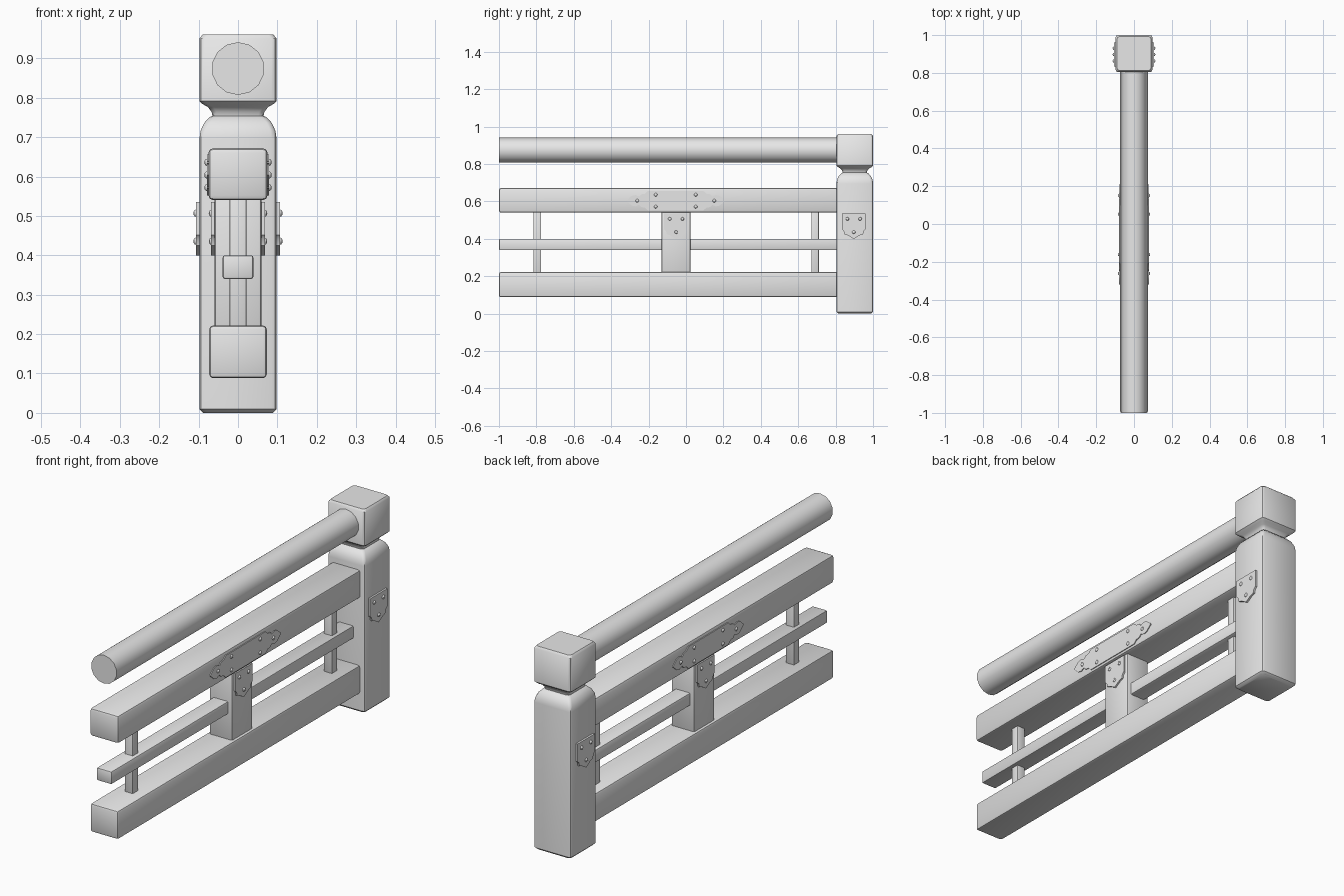
import bpy, bmesh, math
from mathutils import Matrix, Vector

if "Cube" in bpy.data.objects:
    bpy.data.objects.remove(bpy.data.objects["Cube"], do_unlink=True)

GREY = (0.8, 0.8, 0.8, 1)
mat = bpy.data.materials.new("plain grey")
mat.use_nodes = True
mat.diffuse_color = GREY
mat.node_tree.nodes["Principled BSDF"].inputs["Base Color"].default_value = GREY


def finish(name, bm, angle=35):
    bmesh.ops.recalc_face_normals(bm, faces=bm.faces)
    me = bpy.data.meshes.new(name)
    bm.to_mesh(me)
    bm.free()
    me.materials.append(mat)
    ob = bpy.data.objects.new(name, me)
    bpy.context.collection.objects.link(ob)
    bpy.ops.object.select_all(action='DESELECT')
    bpy.context.view_layer.objects.active = ob
    ob.select_set(True)
    bpy.ops.object.shade_smooth_by_angle(angle=math.radians(angle))
    return ob


def beam(name, half_x, y, z, bevel):
    """Softly bevelled timber between the y and z limits."""
    bm = bmesh.new()
    size = (2 * half_x, y[1] - y[0], z[1] - z[0])
    mid = (0, sum(y) / 2, sum(z) / 2)
    bmesh.ops.create_cube(bm, matrix=Matrix.Translation(mid) @ Matrix.Diagonal((*size, 1)))
    bmesh.ops.bevel(bm, geom=bm.edges[:], offset=bevel, segments=2, profile=0.5, affect='EDGES')
    return finish(name, bm)


def plate(name, outline, rivets, side, x_in, x_out):
    """Flat metal plate on one side, with domed rivets."""
    bm = bmesh.new()
    base = bm.faces.new([bm.verts.new((side * x_in, y, z)) for y, z in outline])
    ext = bmesh.ops.extrude_face_region(bm, geom=[base])
    moved = [v for v in ext["geom"] if isinstance(v, bmesh.types.BMVert)]
    bmesh.ops.translate(bm, verts=moved, vec=(side * (x_out - x_in), 0, 0))
    for y, z in rivets:
        m = Matrix.Translation((side * x_out, y, z)) @ Matrix.Diagonal((0.7, 1, 1, 1))
        bmesh.ops.create_uvsphere(bm, u_segments=8, v_segments=6, radius=0.009, matrix=m)
    return finish(name, bm)


# Turned-looking square post: rounded square rings stacked along a profile
POST_Y = 0.9025
profile = [(0.088, 0), (0.098, 0.01), (0.098, 0.695), (0.095, 0.716), (0.086, 0.736),
           (0.073, 0.75), (0.065, 0.754), (0.067, 0.764), (0.076, 0.776), (0.09, 0.784),
           (0.098, 0.792), (0.098, 0.95), (0.09, 0.96)]
bm = bmesh.new()
rings = []
for half, z in profile:
    r = 0.013
    ring = []
    for i in range(4):
        corner = math.pi / 4 + i * math.pi / 2
        cx = math.copysign(half - r, math.cos(corner))
        cy = math.copysign(half - r, math.sin(corner))
        for k in (-1, 0, 1):
            a = corner + k * math.pi / 4
            ring.append(bm.verts.new((cx + r * math.cos(a), POST_Y + cy + r * math.sin(a), z)))
    rings.append(ring)
for a, b in zip(rings, rings[1:]):
    for i in range(len(a)):
        j = (i + 1) % len(a)
        bm.faces.new((a[i], a[j], b[j], b[i]))
bm.faces.new(rings[0])
bm.faces.new(rings[-1])
finish("end_post", bm, 40)

# Round handrail
bm = bmesh.new()
rail = Matrix.Translation((0, -0.07, 0.874)) @ Matrix.Rotation(math.pi / 2, 4, 'X')
bmesh.ops.create_cone(bm, cap_ends=True, segments=14, radius1=0.067, radius2=0.067,
                      depth=1.86, matrix=rail)
finish("handrail", bm)

# Timbers
beam("top_beam", 0.075, (-1, 0.84), (0.54, 0.672), 0.012)
beam("bottom_beam", 0.073, (-1, 0.84), (0.088, 0.222), 0.01)
beam("middle_rail", 0.039, (-1, 0.84), (0.34, 0.4), 0.006)
beam("middle_post", 0.06, (-0.13, 0.025), (0.2, 0.56), 0.008)
for name, y in (("front_spindle", -0.795), ("back_spindle", 0.69)):
    beam(name, 0.021, (y - 0.02, y + 0.02), (0.2, 0.56), 0.003)

# Quarter outline of the long strap, mirrored to all four corners
STRAP = Vector((-0.055, 0.604))
quarter = [(0.265, 0), (0.235, 0.026), (0.215, 0.03), (0.195, 0.022), (0.185, 0.034),
           (0.165, 0.037), (0.148, 0.052)]
half = quarter[::-1] + [(y, -z) for y, z in quarter[1:]]
strap = [STRAP + Vector(p) for p in half + [(-y, -z) for y, z in half]]
strap_rivets = [STRAP + Vector((y * s, z)) for s in (-1, 1)
                for y, z in ((0.206, 0), (0.107, 0.032), (0.107, -0.032))]

# Shield bracket, half outline mirrored
right = [(0.064, 0.535), (0.064, 0.452), (0.054, 0.442), (0.05, 0.425), (0.03, 0.418), (0, 0.4)]
shield = right + [(-y, z) for y, z in right[-2::-1]]
shield_rivets = [(-0.034, 0.507), (0.034, 0.507), (0, 0.436)]


def shifted(points, dy):
    return [(y + dy, z) for y, z in points]


for label, side in (("left", 1), ("right", -1)):
    plate(f"{label}_strap", strap, strap_rivets, side, 0.06, 0.079)
    for place, dy, x_in, x_out in (("middle", -0.053, 0.05, 0.068), ("end", 0.897, 0.09, 0.107)):
        plate(f"{label}_{place}_bracket", shifted(shield, dy), shifted(shield_rivets, dy),
              side, x_in, x_out)
